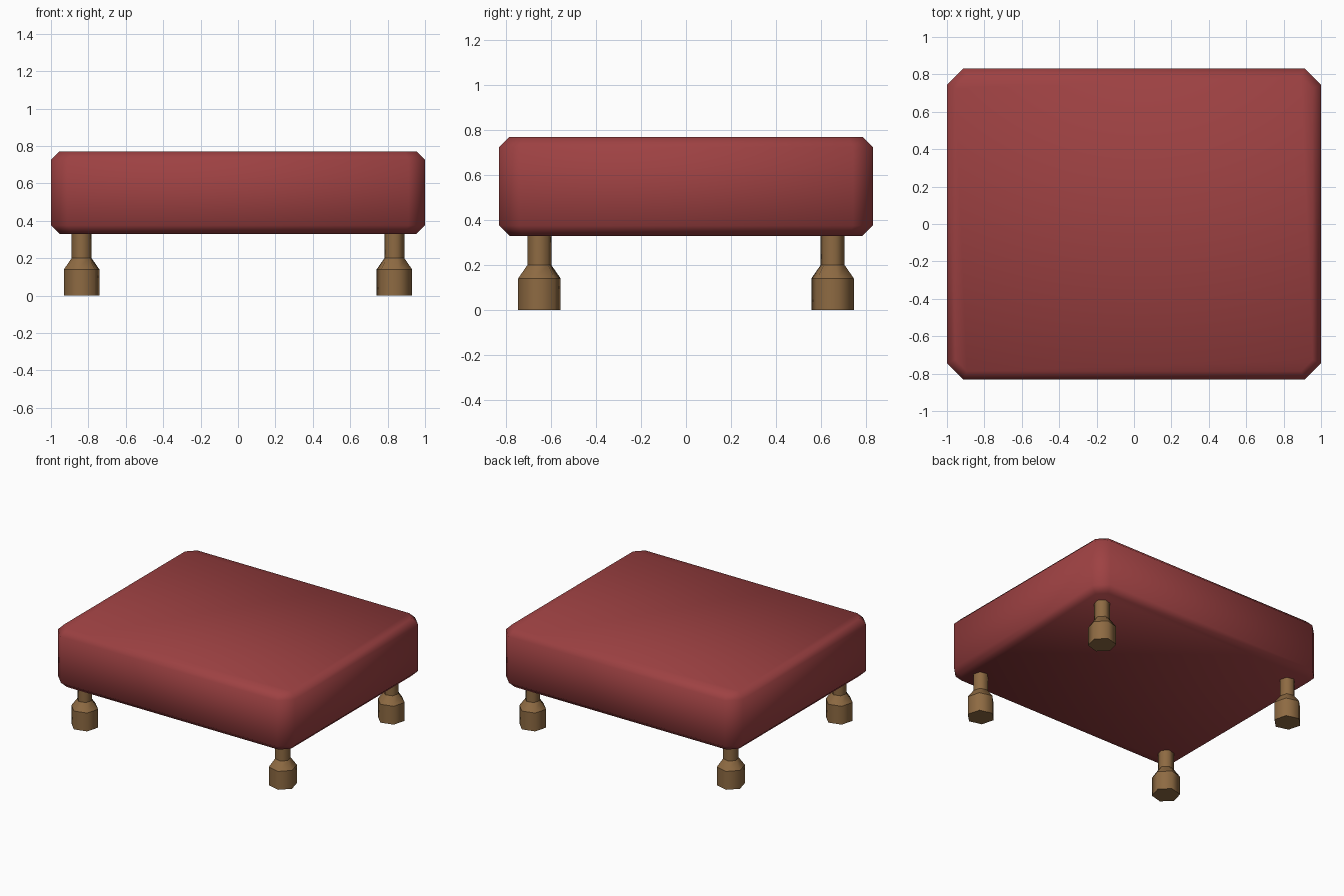
import bpy
import bmesh
import math

if "Cube" in bpy.data.objects:
    bpy.data.objects.remove(bpy.data.objects["Cube"])


def material(name, rgb):
    m = bpy.data.materials.new(name)
    m.diffuse_color = (*rgb, 1.0)
    m.use_nodes = True
    m.node_tree.nodes["Principled BSDF"].inputs["Base Color"].default_value = m.diffuse_color
    return m


red = material("red upholstery", (0.34, 0.053, 0.055))
wood = material("brown wood", (0.27, 0.145, 0.055))


def loft(name, rings, mat, sharp_rings=False):
    """Join stacked rings of points into a closed, smooth-shaded solid."""
    bm = bmesh.new()
    loops = [[bm.verts.new(p) for p in ring] for ring in rings]
    n = len(loops[0])
    for a, b in zip(loops, loops[1:]):
        for i in range(n):
            j = (i + 1) % n
            bm.faces.new((a[i], a[j], b[j], b[i]))
    bm.faces.new(loops[0][::-1])
    bm.faces.new(loops[-1])
    bmesh.ops.recalc_face_normals(bm, faces=bm.faces[:])
    for f in bm.faces:
        f.smooth = True
    if sharp_rings:
        for e in bm.edges:
            if abs(e.verts[0].co.z - e.verts[1].co.z) < 1e-5:
                e.smooth = False
    me = bpy.data.meshes.new(name)
    bm.to_mesh(me)
    bm.free()
    me.materials.append(mat)
    ob = bpy.data.objects.new(name, me)
    bpy.context.collection.objects.link(ob)
    return ob


def cut_rectangle(x, y, c, z):
    """Rectangle with cut corners, counter-clockwise."""
    return [(x, y - c, z), (x - c, y, z), (c - x, y, z), (-x, y - c, z),
            (-x, c - y, z), (c - x, -y, z), (x - c, -y, z), (x, c - y, z)]


# Cushion: cut-corner slab with bevelled top and bottom rims
cushion_profile = [(0.33, 0.045), (0.375, 0.0), (0.725, 0.0), (0.77, 0.045)]
loft("cushion",
     [cut_rectangle(1.0 - d, 0.832 - d, 0.088 - 0.586 * d, z)
      for z, d in cushion_profile], red)

# Legs: six-sided, thick foot tapering to a thin neck, a flat facing outward
leg_profile = [(0.0, 0.098), (0.14, 0.098), (0.20, 0.055), (0.35, 0.055)]
for sx, side in ((-1, "left"), (1, "right")):
    for sy, end in ((-1, "front"), (1, "back")):
        turn = math.atan2(sy, sx) + math.pi / 6
        rings = [[(sx * 0.836 + r * math.cos(turn + k * math.pi / 3),
                   sy * 0.653 + r * math.sin(turn + k * math.pi / 3), z)
                  for k in range(6)] for z, r in leg_profile]
        loft(f"{end}_{side}_leg", rings, wood, sharp_rings=True)
